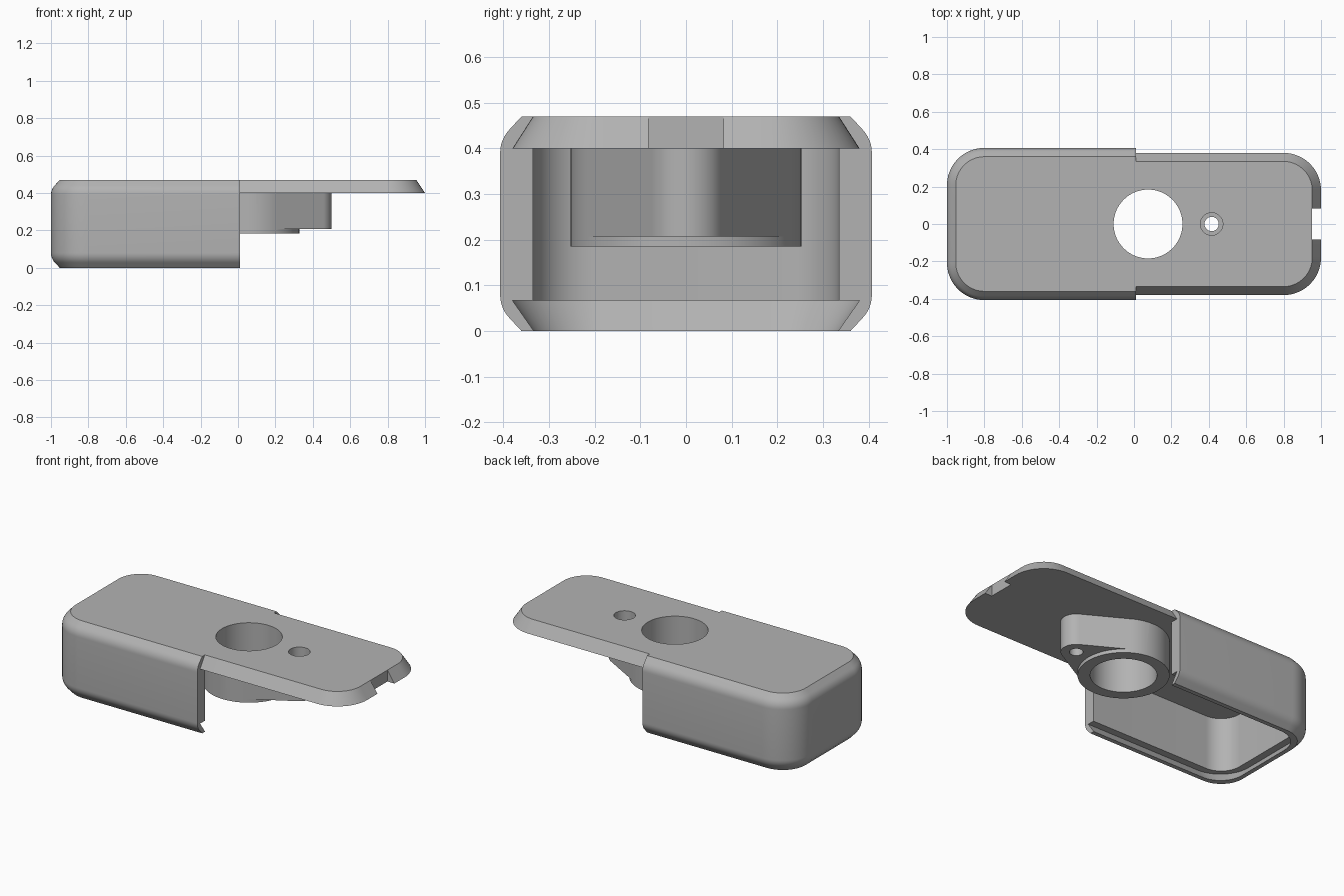
import bpy, bmesh, math
from math import sin, cos, pi, radians

if "Cube" in bpy.data.objects:
    bpy.data.objects.remove(bpy.data.objects["Cube"])

grey = bpy.data.materials.new("plain grey")
grey.diffuse_color = (0.45, 0.45, 0.45, 1)
grey.use_nodes = True
grey.node_tree.nodes["Principled BSDF"].inputs["Base Color"].default_value = grey.diffuse_color


def loft(name, layers):
    """Closed solid through stacked outlines: (z, [(x, y), ...])."""
    bm = bmesh.new()
    rings = [[bm.verts.new((x, y, z)) for x, y in pts] for z, pts in layers]
    n = len(rings[0])
    for a, b in zip(rings, rings[1:]):
        for i in range(n):
            j = (i + 1) % n
            bm.faces.new((a[i], a[j], b[j], b[i]))
    bm.faces.new(rings[0])
    bm.faces.new(rings[-1])
    bmesh.ops.recalc_face_normals(bm, faces=bm.faces)
    me = bpy.data.meshes.new(name)
    bm.to_mesh(me)
    bm.free()
    me.materials.append(grey)
    ob = bpy.data.objects.new(name, me)
    bpy.context.collection.objects.link(ob)
    return ob


def tongue(flat, end, w, r, side, n=14):
    """Outline with a square end at x=flat and two rounded corners at x=side*end."""
    half = [(end - r + r * cos(t * pi / 2 / n), w - r + r * sin(t * pi / 2 / n))
            for t in range(n + 1)]
    pts = [(flat * side, -w)] + [(x, -y) for x, y in reversed(half)] + half + [(flat * side, w)]
    return [(side * x, y) for x, y in pts]


def circle(x, r, n=64):
    return [(x + r * cos(2 * pi * i / n), r * sin(2 * pi * i / n)) for i in range(n)]


def combine(ob, other, op):
    m = ob.modifiers.new(op, 'BOOLEAN')
    m.operation, m.solver, m.object = op, 'EXACT', other
    bpy.context.view_layer.objects.active = ob
    bpy.ops.object.modifier_apply(modifier=m.name)
    bpy.data.objects.remove(other)


H, CEIL, CUT = 0.47, 0.40, 0.01

# Outer case: straight walls with a softened 45 degree edge at top and bottom
edge = [(0, 0.047)]
for i in range(7):
    a = radians(45 - 45 * i / 6)
    edge.append((0.08 - 0.075 * sin(a), 0.075 * (1 - cos(a))))
edge += [(H - z, d) for z, d in reversed(edge)]
case = loft("case", [(z, tongue(CUT, 1 - d, 0.407 - d, 0.2 - d, -1)) for z, d in edge])

# Sliding lid tongue with slanted sides
lid = loft("lid", [(CEIL, tongue(-0.05, 1, 0.38, 0.2, 1)),
                   (H, tongue(-0.05, 0.953, 0.335, 0.155, 1))])
combine(case, lid, 'UNION')

# Inner cavity, and the slanted groove around the open bottom
cavity = loft("cavity", [(0.03, tongue(0.1, 0.928, 0.335, 0.13, -1)),
                         (CEIL, tongue(0.1, 0.928, 0.335, 0.13, -1))])
combine(case, cavity, 'DIFFERENCE')
groove = loft("groove", [(-0.02, tongue(0.1, 0.912, 0.319, 0.139, -1)),
                         (0.067, tongue(0.1, 0.973, 0.38, 0.2, -1))])
combine(case, groove, 'DIFFERENCE')

# Latch notch in the lid tip
notch = loft("notch", [(z, [(0.953, -0.082), (1.1, -0.082), (1.1, 0.082), (0.953, 0.082)])
                       for z in (0.3, 0.6)])
combine(case, notch, 'DIFFERENCE')

# Ring boss under the lid, with a tapered arm to the screw hole
XR, RR, XS, RS = 0.075, 0.253, 0.415, 0.086
boss = loft("ring_boss", [(z, circle(XR, RR)) for z in (0.185, 0.43)])
ta = math.acos((RR - RS) / (XS - XR))
R2 = RR - 0.0005
arm_pts = [(XS + RS * cos(ta * (i / 12 - 1)), RS * sin(ta * (i / 12 - 1))) for i in range(25)]
arm_pts += [(XR + R2 * cos(ta), R2 * sin(ta)), (XR, 0.1), (XR, -0.1),
            (XR + R2 * cos(ta), -R2 * sin(ta))]
arm = loft("arm", [(z, arm_pts) for z in (0.207, 0.43)])
combine(boss, arm, 'UNION')
combine(case, boss, 'UNION')

# Large through hole, screw hole and its counterbore
for x, r, z0 in ((XR, 0.184, 0.1), (XS, 0.038, 0.1), (XS, 0.06, 0.28)):
    hole = loft("hole", [(z, circle(x, r)) for z in (z0, 0.6)])
    combine(case, hole, 'DIFFERENCE')

# Smooth curved walls, keep hard edges
bpy.ops.object.select_all(action='DESELECT')
case.select_set(True)
bpy.context.view_layer.objects.active = case
bpy.ops.object.shade_smooth_by_angle(angle=radians(25))
